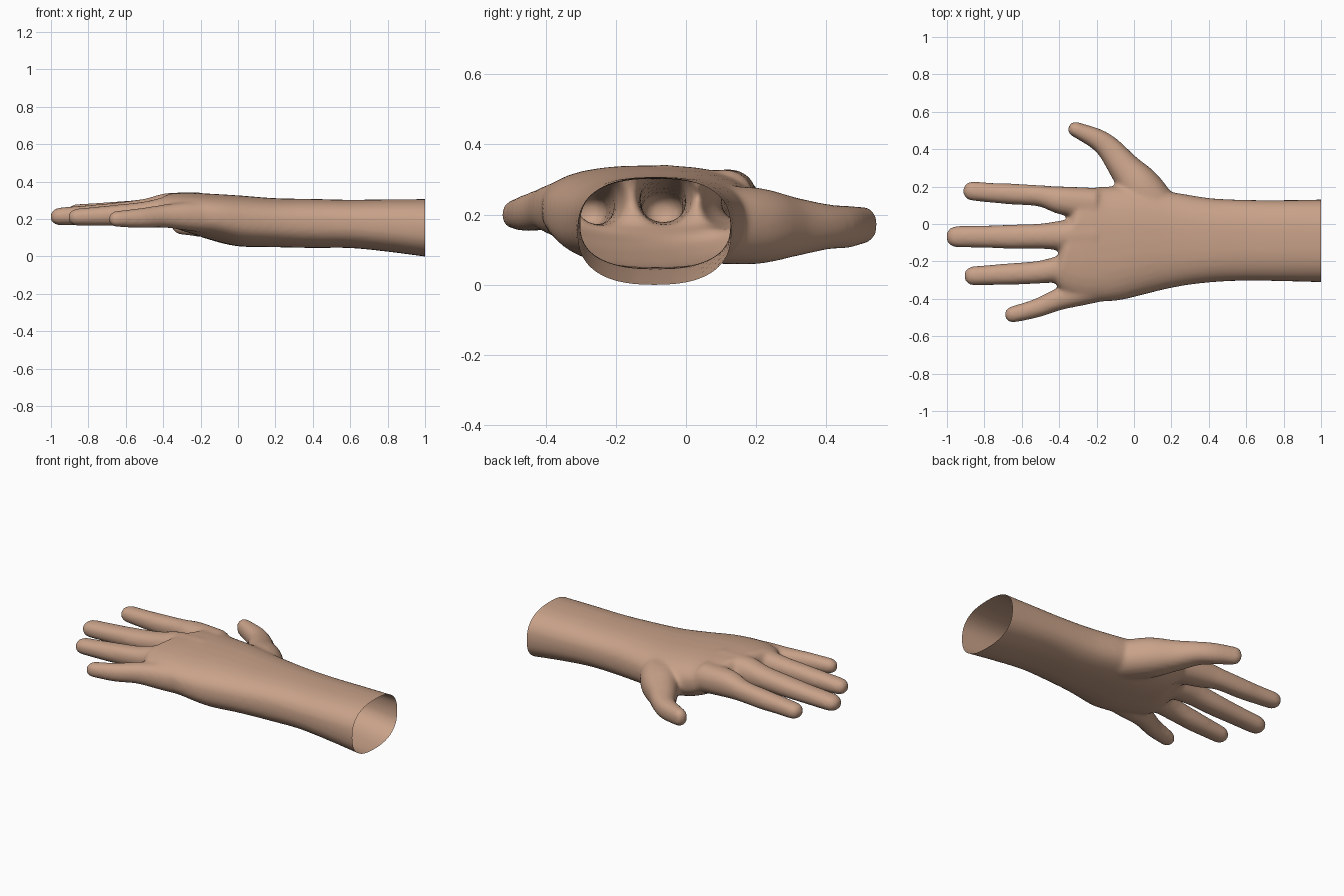
import bpy, bmesh, math
from mathutils import Vector

if "Cube" in bpy.data.objects:
    bpy.data.objects.remove(bpy.data.objects["Cube"])


def spline(pts, steps=6):
    """Catmull-Rom through (x, y, z, half width, half height) sections."""
    P = [Vector(p) for p in pts]
    P = [2 * P[0] - P[1]] + P + [2 * P[-1] - P[-2]]
    out = []
    for i in range(1, len(P) - 2):
        a, b, c, d = P[i - 1:i + 3]
        for k in range(steps):
            t = k / steps
            out.append(0.5 * (2 * b + (c - a) * t + (2 * a - 5 * b + 4 * c - d) * t * t
                              + (3 * b - a - 3 * c + d) * t ** 3))
    return out + [P[-2]]


def loft(bm, pts, cap, power=2.2, grow=0.003, n=32):
    """Closed tube through the sections with a rounded far end of length cap."""
    secs = spline(pts)
    end = secs[-1]
    d = Vector((end - secs[-2])[:3]).normalized()
    for k in range(1, 8):
        a = k / 8 * math.pi / 2
        c = Vector(end[:3]) + d * cap * math.sin(a)
        s = math.cos(a) ** 0.9
        secs.append(Vector((*c, end[3] * s, end[4] * s)))
    rings = []
    for i, s in enumerate(secs):
        t = secs[min(i + 1, len(secs) - 1)] - secs[max(i - 1, 0)]
        side = Vector((-t[1], t[0], 0)).normalized()
        ring = []
        for j in range(n):
            a = 2 * math.pi * j / n
            u, v = (math.copysign(abs(f) ** (2 / power), f) for f in (math.cos(a), math.sin(a)))
            co = Vector(s[:3]) + side * u * (s[3] + grow) + Vector((0, 0, v * (s[4] + grow)))
            ring.append(bm.verts.new(co))
        rings.append(ring)
    for r, q in zip(rings, rings[1:]):
        for j in range(n):
            bm.faces.new((r[j], r[(j + 1) % n], q[(j + 1) % n], q[j]))
    bm.faces.new(rings[0])
    bm.faces.new(rings[-1])


bm = bmesh.new()

# forearm and palm
loft(bm, [(1.06, -.09, .150, .220, .156), (1.0, -.09, .1525, .220, .1525),
          (.8, -.089, .165, .216, .139), (.6, -.087, .1735, .215, .128),
          (.4, -.087, .176, .225, .130), (.2, -.085, .180, .255, .130),
          (0, -.092, .190, .293, .135), (-.15, -.107, .212, .306, .122),
          (-.25, -.105, .232, .298, .107), (-.32, -.085, .248, .268, .090)],
     .06, power=2.5, grow=0.001)

# fingers and thumb
digits = {
    "index": [(-.2, .105, .240, .085, .085), (-.38, .125, .250, .073, .075),
              (-.5, .150, .245, .054, .058), (-.65, .160, .237, .053, .053),
              (-.75, .166, .235, .050, .048), (-.86, .176, .233, .049, .043)],
    "middle": [(-.2, -.060, .250, .085, .090), (-.38, -.062, .255, .077, .080),
               (-.5, -.065, .243, .064, .062), (-.65, -.068, .230, .062, .055),
               (-.78, -.068, .222, .057, .050), (-.945, -.068, .214, .054, .045)],
    "ring": [(-.2, -.215, .240, .080, .085), (-.36, -.235, .245, .071, .075),
             (-.5, -.257, .232, .058, .058), (-.65, -.267, .220, .055, .053),
             (-.76, -.272, .214, .051, .048), (-.855, -.277, .210, .048, .043)],
    "little": [(-.15, -.320, .210, .085, .085), (-.28, -.365, .215, .068, .073),
               (-.4, -.402, .215, .056, .058), (-.52, -.450, .205, .047, .050),
               (-.645, -.483, .200, .041, .040)],
    "thumb": [(.16, .030, .170, .110, .105), (.04, .190, .168, .110, .107),
              (-.05, .300, .165, .083, .083), (-.13, .400, .165, .064, .062),
              (-.2, .455, .165, .053, .058), (-.31, .505, .170, .038, .050)],
}
for pts in digits.values():
    loft(bm, pts, pts[-1][3] + .005)

bmesh.ops.recalc_face_normals(bm, faces=bm.faces)
mesh = bpy.data.meshes.new("hand")
bm.to_mesh(mesh)
bm.free()
hand = bpy.data.objects.new("hand", mesh)
bpy.context.collection.objects.link(hand)

# fuse the parts into one soft skin
rm = hand.modifiers.new("fuse", 'REMESH')
rm.mode = 'VOXEL'
rm.voxel_size = 0.012
sm = hand.modifiers.new("soften", 'SMOOTH')
sm.factor = 0.5
sm.iterations = 9
dg = bpy.context.evaluated_depsgraph_get()
skin = bpy.data.meshes.new_from_object(hand.evaluated_get(dg))
hand.modifiers.clear()
hand.data = skin

# open cut end of the forearm
bm = bmesh.new()
bm.from_mesh(skin)
bmesh.ops.bisect_plane(bm, geom=bm.verts[:] + bm.edges[:] + bm.faces[:], dist=1e-5,
                       plane_co=(1, 0, 0), plane_no=(1, 0, 0), clear_outer=True)
for f in bm.faces:
    f.smooth = True
bm.to_mesh(skin)
bm.free()

mat = bpy.data.materials.new("skin")
mat.diffuse_color = (0.58, 0.36, 0.25, 1)
mat.use_nodes = True
mat.node_tree.nodes["Principled BSDF"].inputs["Base Color"].default_value = mat.diffuse_color
skin.materials.clear()
skin.materials.append(mat)
